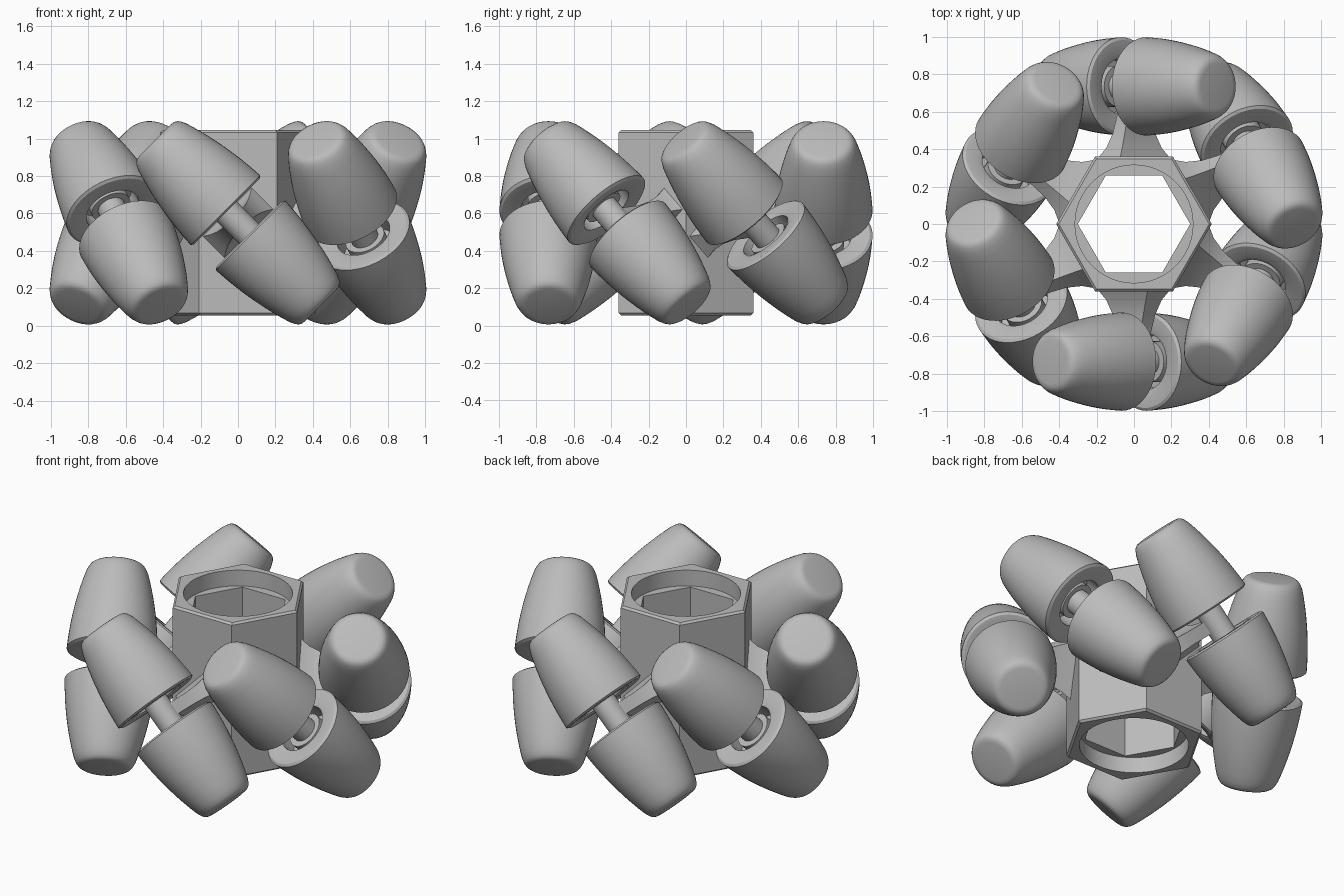
import bpy, bmesh, math
from mathutils import Matrix, Vector

cube = bpy.data.objects.get("Cube")
if cube:
    bpy.data.objects.remove(cube, do_unlink=True)

gray = bpy.data.materials.new("plain gray")
gray.use_nodes = True
color = (0.5, 0.5, 0.5, 1)
gray.diffuse_color = color
gray.node_tree.nodes["Principled BSDF"].inputs["Base Color"].default_value = color

MID_Z = 0.55       # wheel mid height
AXLE_DIST = 0.735  # axle distance from the wheel centre


def loft(name, rings, closed=False, caps=False):
    """Mesh skinned through rings of equal point count."""
    bm = bmesh.new()
    loops = [[bm.verts.new(p) for p in ring] for ring in rings]
    pairs = list(zip(loops, loops[1:]))
    if closed:
        pairs.append((loops[-1], loops[0]))
    n = len(loops[0])
    for a, b in pairs:
        for i in range(n):
            j = (i + 1) % n
            bm.faces.new((a[i], a[j], b[j], b[i]))
    if caps:
        bm.faces.new(loops[0])
        bm.faces.new(loops[-1])
    bmesh.ops.recalc_face_normals(bm, faces=bm.faces)
    mesh = bpy.data.meshes.new(name)
    bm.to_mesh(mesh)
    bm.free()
    mesh.materials.append(gray)
    mesh.shade_smooth()
    mesh.set_sharp_from_angle(angle=math.radians(30))
    return mesh


def circle(r, z, n=48):
    return [(r * math.cos(t), r * math.sin(t), z)
            for t in (math.tau * i / n for i in range(n))]


def hexagon(apothem, z, n=48):
    """Hexagon with corners on the x axis, sampled to match circle()."""
    pts = []
    for i in range(n):
        t = math.tau * i / n
        r = apothem / math.cos(t % (math.pi / 3) - math.pi / 6)
        pts.append((r * math.cos(t), r * math.sin(t), z))
    return pts


def place(name, mesh, matrix):
    obj = bpy.data.objects.new(name, mesh)
    bpy.context.collection.objects.link(obj)
    obj.matrix_world = matrix


# Hex hub: chamfered outside, round counterbores, hexagonal bore
half, chamfer, bore_depth = 0.495, 0.012, 0.1
floor = half - bore_depth
hub = loft("hub", [
    hexagon(0.36 - chamfer, -half), hexagon(0.36, chamfer - half),
    hexagon(0.36, half - chamfer), hexagon(0.36 - chamfer, half),
    circle(0.315, half), circle(0.315, floor),
    hexagon(0.26, floor), hexagon(0.26, -floor),
    circle(0.315, -floor), circle(0.315, -half)], closed=True)
place("hub", hub, Matrix.Translation((0, 0, MID_Z)))

# Roller: barrel following the wheel rim, recessed at its wide end
profile = [(0.01, 0.2), (0.15, 0.2), (0.15, 0.095), (0.175, 0.085), (0.248, 0.085)]
for i in range(11):
    s = 0.095 + 0.475 * i / 10
    profile.append((math.sqrt(1 - s * s / 2) - AXLE_DIST, s))
profile += [(0.166, 0.599), (0.155, 0.613), (0.14, 0.622), (0.12, 0.625)]
roller = loft("roller", [circle(r, z) for r, z in profile], caps=True)

# Axle with a bushing collar near each roller
half_axle = [(0.075, 0.07), (0.075, 0.115), (0.11, 0.115), (0.11, 0.21)]
axle_profile = [(r, -z) for r, z in reversed(half_axle)] + half_axle
axle = loft("axle", [circle(r, z, 32) for r, z in axle_profile], caps=True)

# Arm: flared plate from hub face to axle, as (distance, half width, half thickness)
sections = [(-0.385, 0.19, 0.085), (-0.33, 0.15, 0.06), (-0.25, 0.115, 0.045),
            (-0.16, 0.09, 0.04), (-0.06, 0.08, 0.04), (0.03, 0.065, 0.04)]
arm = loft("arm", [[(d, -w, -t), (d, w, -t), (d, w, t), (d, -w, t)]
                   for d, w, t in sections], caps=True)

# Six axle stations, each with a mirrored pair of rollers
for k in range(6):
    a = math.radians(60 * k - 90)
    radial = Vector((math.cos(a), math.sin(a), 0))
    tangent = Vector((-math.sin(a), math.cos(a), 0))
    along = (Vector((0, 0, 1)) - tangent).normalized()
    side = along.cross(radial)
    frame = Matrix((radial, side, along)).transposed().to_4x4()
    frame.translation = radial * AXLE_DIST + Vector((0, 0, MID_Z))
    place(f"arm_{k + 1}", arm, frame)
    place(f"axle_{k + 1}", axle, frame)
    place(f"upper_roller_{k + 1}", roller, frame)
    place(f"lower_roller_{k + 1}", roller, frame @ Matrix.Rotation(math.pi, 4, "X"))
